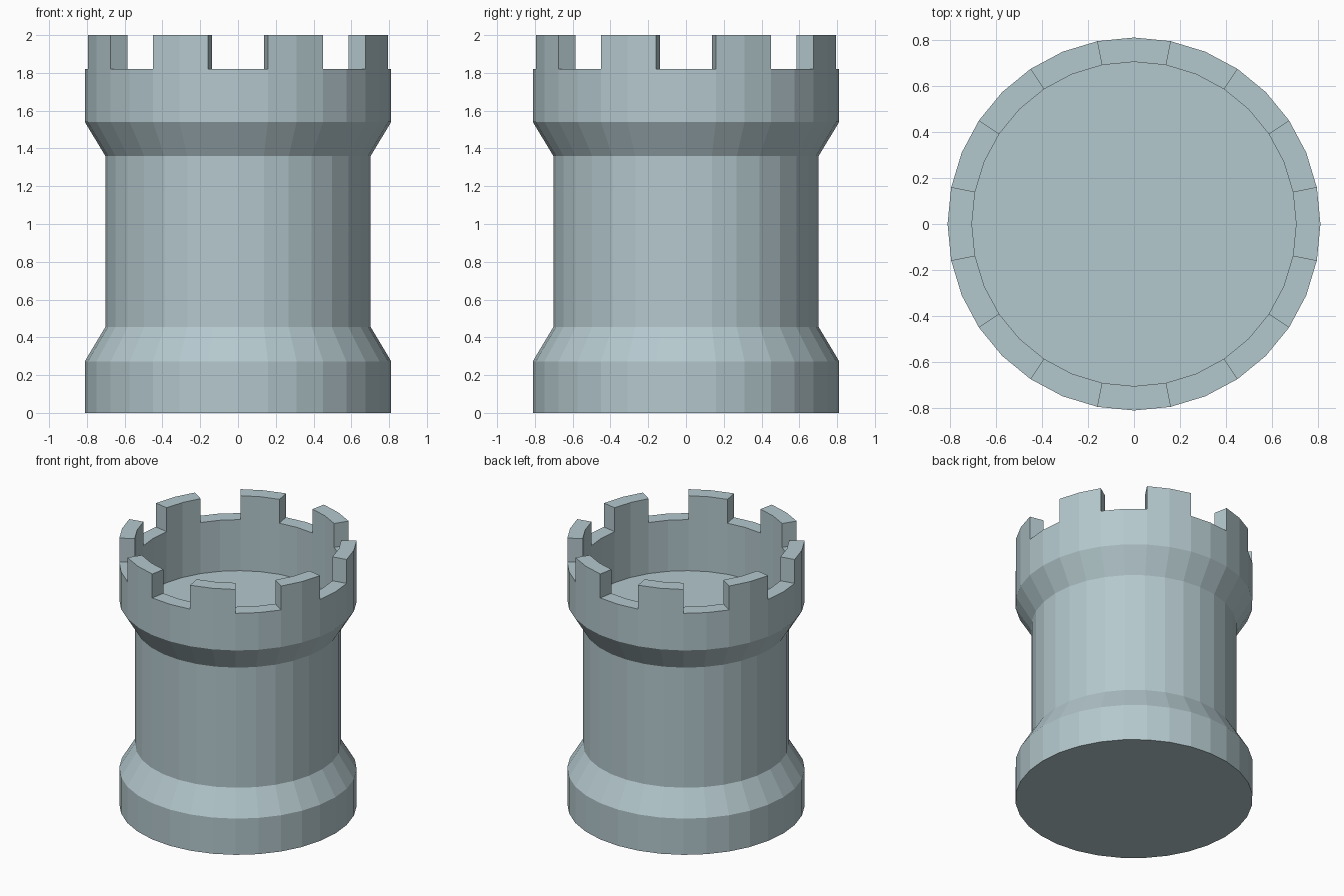
import bpy, bmesh, math
from mathutils import Vector

if "Cube" in bpy.data.objects:
    bpy.data.objects.remove(bpy.data.objects["Cube"])

SIDES = 32
# Profile (radius, height): outside from the ground up, over the rim, down to the inner floor
PROFILE = [(0.811, 0), (0.811, 0.273), (0.702, 0.455), (0.702, 1.36),
           (0.811, 1.54), (0.811, 1.82), (0.705, 1.82), (0.705, 1.435)]
RIM = 5  # profile segment that forms the flat rim

stone = bpy.data.materials.new("pale blue grey stone")
stone.diffuse_color = (0.456, 0.578, 0.610, 1)
stone.use_nodes = True
stone.node_tree.nodes["Principled BSDF"].inputs["Base Color"].default_value = stone.diffuse_color

bm = bmesh.new()
rings = []
for r, z in PROFILE:
    rings.append([bm.verts.new((r * math.cos(2 * math.pi * i / SIDES),
                                r * math.sin(2 * math.pi * i / SIDES), z))
                  for i in range(SIDES)])

# Walls and rim
rim_faces = []
for k in range(len(rings) - 1):
    a, b = rings[k], rings[k + 1]
    for i in range(SIDES):
        j = (i + 1) % SIDES
        f = bm.faces.new((a[i], a[j], b[j], b[i]))
        if k == RIM and i % 4 in (1, 2):
            rim_faces.append(f)

# Underside and inner floor
bm.faces.new(rings[0][::-1])
bm.faces.new(rings[-1])

# Battlements: raise every other pair of rim faces
out = bmesh.ops.extrude_face_region(bm, geom=rim_faces)
top = [v for v in out["geom"] if isinstance(v, bmesh.types.BMVert)]
bmesh.ops.translate(bm, verts=top, vec=Vector((0, 0, 0.18)))
bmesh.ops.recalc_face_normals(bm, faces=bm.faces[:])

mesh = bpy.data.meshes.new("round_tower")
bm.to_mesh(mesh)
bm.free()
mesh.materials.append(stone)
tower = bpy.data.objects.new("round_tower", mesh)
bpy.context.collection.objects.link(tower)
